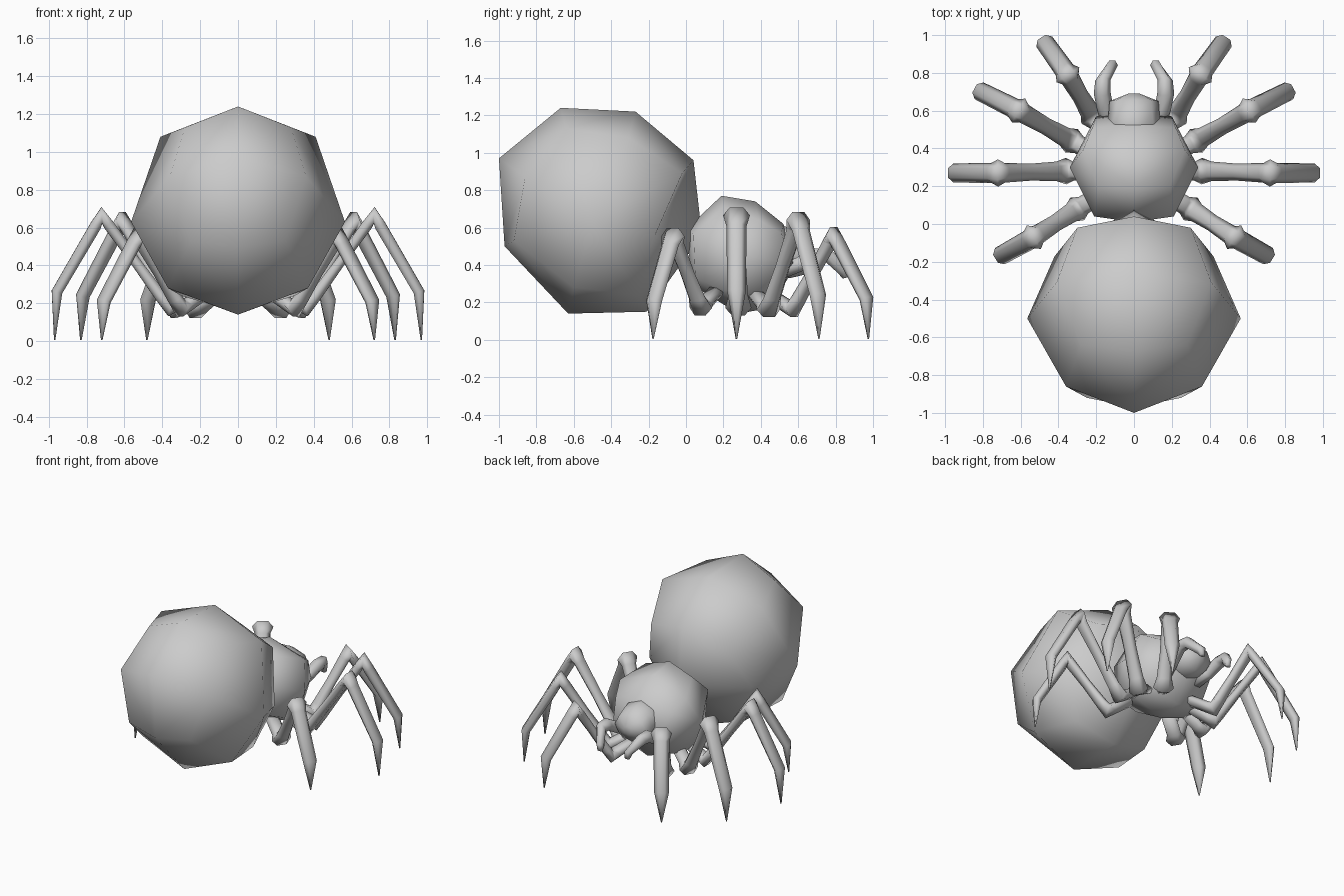
import bpy, bmesh, math
from mathutils import Vector

if "Cube" in bpy.data.objects:
    bpy.data.objects.remove(bpy.data.objects["Cube"])

grey = bpy.data.materials.new("grey")
grey.diffuse_color = (0.6, 0.6, 0.6, 1)
grey.use_nodes = True
grey.node_tree.nodes["Principled BSDF"].inputs["Base Color"].default_value = grey.diffuse_color


def finish(name, bm):
    bmesh.ops.recalc_face_normals(bm, faces=bm.faces)
    me = bpy.data.meshes.new(name)
    bm.to_mesh(me)
    bm.free()
    me.materials.append(grey)
    for p in me.polygons:
        p.use_smooth = True
    ob = bpy.data.objects.new(name, me)
    bpy.context.collection.objects.link(ob)
    return ob


def round_body(name, ring, side_ring, pole):
    """Quad ball: a middle ring of 8 (y, z), a mirrored side ring of 8 (x, y, z)
    alternating corner and edge points, and a mirrored pole."""
    bm = bmesh.new()
    mid = [bm.verts.new((0, y, z)) for y, z in ring]
    for s in (1, -1):
        side = [bm.verts.new((s * x, y, z)) for x, y, z in side_ring]
        tip = bm.verts.new((s * pole[0], pole[1], pole[2]))
        for i in range(8):
            j = (i + 1) % 8
            bm.faces.new((mid[i], mid[j], side[j], side[i]))
        for i in range(0, 8, 2):
            bm.faces.new((tip, side[i - 1], side[i], side[i + 1]))
    return finish(name, bm)


def limb(name, stations, across, sides=6):
    """Tube through (point, half width, half thickness); width runs along 'across'."""
    bm = bmesh.new()
    pts = [Vector(s[0]) for s in stations]
    rings = []
    for i, (p, w, t) in enumerate(stations):
        a = (pts[i] - pts[i - 1]).normalized() if i else Vector()
        b = (pts[i + 1] - pts[i]).normalized() if i + 1 < len(pts) else Vector()
        n = (a + b).normalized().cross(across).normalized()
        rings.append([bm.verts.new(pts[i] + across * w * math.cos(q) + n * t * math.sin(q))
                      for q in (2 * math.pi * k / sides for k in range(sides))])
    for r0, r1 in zip(rings, rings[1:]):
        for k in range(sides):
            m = (k + 1) % sides
            bm.faces.new((r0[k], r0[m], r1[m], r1[k]))
    bm.faces.new(rings[0])
    bm.faces.new(rings[-1])
    return finish(name, bm)


# Abdomen
round_body("abdomen",
           [(-.67, 1.24), (-.27, 1.22), (.04, .96), (.085, .56),
            (-.21, .15), (-.63, .14), (-.97, .50), (-1.0, .97)],
           [(.28, -.64, 1.13), (.41, -.31, 1.08), (.30, -.02, .89), (.42, -.17, .55),
            (.30, -.25, .24), (.37, -.60, .28), (.25, -.92, .53), (.36, -.86, .87)],
           (.565, -.50, .63))

# Thorax
round_body("thorax",
           [(.19, .77), (.37, .74), (.52, .62), (.60, .42),
            (.45, .17), (.28, .14), (.02, .30), (.01, .60)],
           [(.19, .20, .71), (.27, .39, .64), (.22, .51, .57), (.20, .57, .41),
            (.22, .43, .24), (.27, .27, .24), (.19, .05, .33), (.21, .04, .56)],
           (.34, .30, .45))

# Head
X = Vector((1, 0, 0))
limb("head", [((0, .42, .48), .16, .15), ((0, .58, .46), .135, .13),
              ((0, .65, .45), .13, .10), ((0, .69, .45), .03, .03)], X, 8)

# Legs: (hip in body, low elbow, knee, ankle) on the right side
legs = {
    "front_leg": ((.10, .42, .26), (.22, .57, .16), (.35, .79, .56), (.475, .965, .22)),
    "front_middle_leg": ((.18, .36, .26), (.33, .44, .16), (.61, .60, .64), (.82, .705, .24)),
    "rear_middle_leg": ((.20, .28, .27), (.36, .28, .17), (.72, .27, .665), (.957, .27, .26)),
    "rear_leg": ((.17, .16, .26), (.30, .08, .17), (.53, -.07, .555), (.71, -.17, .21)),
}
for name, (hip, elbow, knee, ankle) in legs.items():
    for s, tag in ((1, "right"), (-1, "left")):
        h, e, k, a = [Vector((s * x, y, z)) for x, y, z in (hip, elbow, knee, ankle)]
        out = Vector((a.x - e.x, a.y - e.y, 0)).normalized()
        across = Vector((-out.y, out.x, 0))
        tip = Vector((a.x, a.y, .005)) + out * .012
        limb(f"{name}_{tag}", [
            (h, .05, .035),
            (e.lerp(h, .25), .05, .037),
            (e, .07, .046),
            (e.lerp(k, .14), .052, .036),
            (e.lerp(k, .5), .045, .03),
            (e.lerp(k, .9), .052, .033),
            (k, .072, .05),
            (k.lerp(a, .14), .054, .035),
            (a, .05, .033),
            (tip, .004, .004)], across)

# Feelers beside the mouth
for s, tag in ((1, "right"), (-1, "left")):
    limb(f"feeler_{tag}", [
        ((s * .12, .50, .36), .045, .045),
        ((s * .15, .60, .40), .045, .045),
        ((s * .168, .69, .45), .045, .045),
        ((s * .165, .76, .45), .04, .042),
        ((s * .115, .84, .37), .03, .035),
        ((s * .112, .85, .33), .02, .015)], X)
